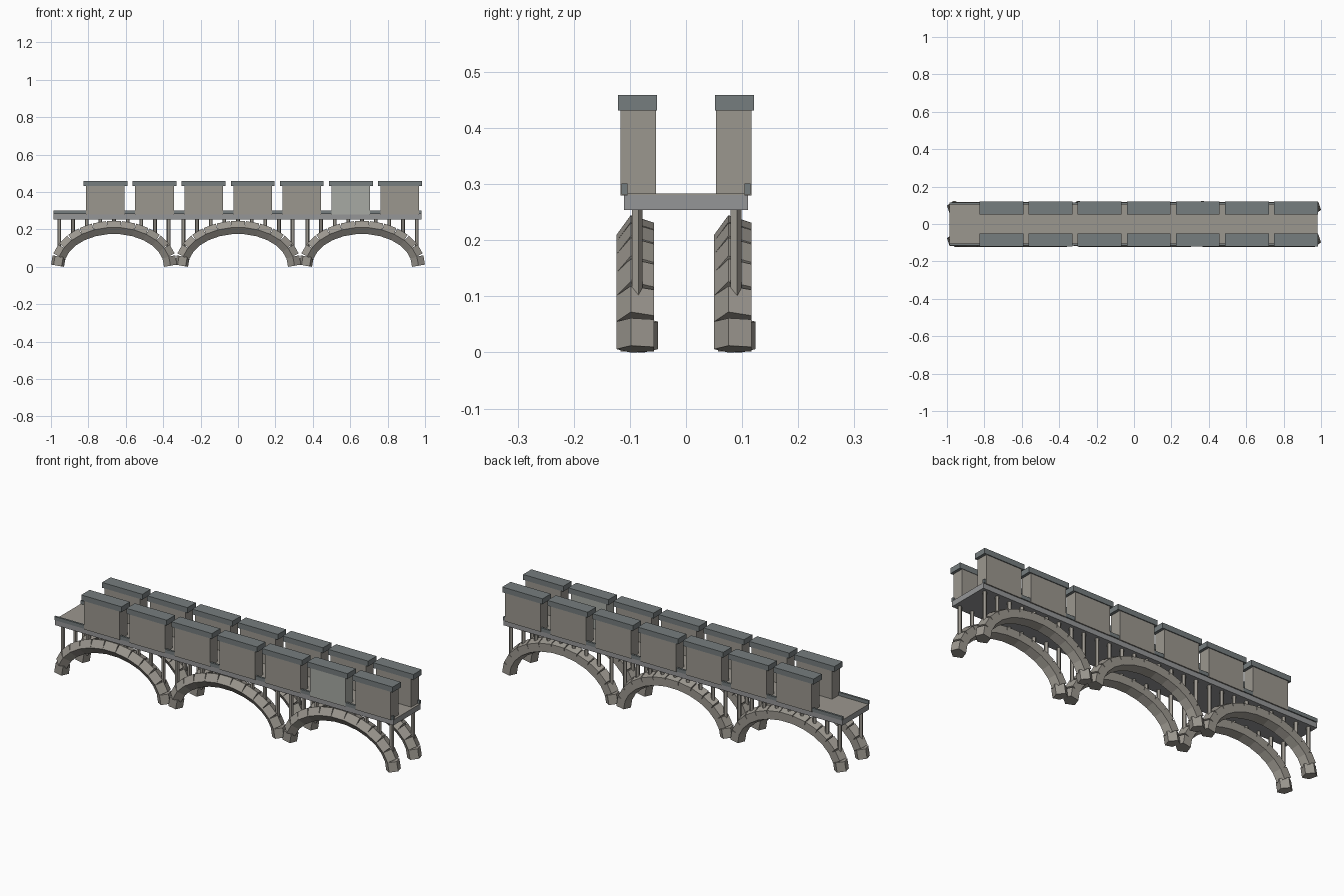
import bpy, bmesh, math
from mathutils import Vector

if "Cube" in bpy.data.objects:
    bpy.data.objects.remove(bpy.data.objects["Cube"])


def material(name, rgb):
    m = bpy.data.materials.new(name)
    m.diffuse_color = (*rgb, 1)
    m.use_nodes = True
    m.node_tree.nodes["Principled BSDF"].inputs["Base Color"].default_value = m.diffuse_color
    return m


STONE = material("warm_stone", (0.33, 0.31, 0.275))
PALE = material("pale_stone", (0.39, 0.40, 0.37))
SLATE = material("slate", (0.18, 0.205, 0.21))
SLAB = material("slab_grey", (0.30, 0.305, 0.31))


def finish(bm, name, mat):
    bmesh.ops.recalc_face_normals(bm, faces=bm.faces)
    me = bpy.data.meshes.new(name)
    bm.to_mesh(me)
    bm.free()
    me.materials.append(mat)
    ob = bpy.data.objects.new(name, me)
    bpy.context.collection.objects.link(ob)


def box(name, x, y, z, mat):
    """Box from (min, max) pairs."""
    bm = bmesh.new()
    bmesh.ops.create_cube(bm, size=1)
    for v in bm.verts:
        v.co = [(r[0] + r[1]) / 2 + c * (r[1] - r[0]) for r, c in zip((x, y, z), v.co)]
    finish(bm, name, mat)


def prism(bm, p, q, r, side):
    """Five-sided bar from p to q (in an xz plane), one corner towards side * y."""
    d = (q - p).normalized()
    y = Vector((0, side, 0))
    n = y.cross(d)
    rings = []
    for c in (p, q):
        rings.append([bm.verts.new(c + r * (y * math.cos(a) + n * math.sin(a)))
                      for a in (math.tau * k / 5 for k in range(5))])
    bm.faces.new(rings[0])
    bm.faces.new(rings[1])
    for k in range(5):
        j = (k + 1) % 5
        bm.faces.new((rings[0][k], rings[0][j], rings[1][j], rings[1][k]))


# Arch dimensions
A, B, BASE, STONES = 0.302, 0.205, 0.006, 13
ARCH_Y = 0.087
DECK_X = (-0.987, 0.982)

for side, label in ((-1, "front"), (1, "back")):
    for i, cx in enumerate((-0.663, 0, 0.663)):
        # Arch of separate straight stones
        pts = [Vector((cx - A * math.cos(t), side * ARCH_Y, BASE + B * math.sin(t)))
               for t in (math.pi * k / STONES for k in range(STONES + 1))]
        bm = bmesh.new()
        for k in range(STONES):
            prism(bm, pts[k], pts[k + 1], 0.037, 1 if k == 0 else -1)
        finish(bm, f"{label}_arch_{i + 1}", STONE)

        # Slim columns from arch to deck
        bm = bmesh.new()
        for k in range(-4, 5):
            dx = 0.073 * k
            z = BASE + B * math.sqrt(1 - (dx / A) ** 2) + 0.01
            y = side * 0.088
            prism(bm, Vector((cx + dx, y, z)), Vector((cx + dx, y, 0.26)), 0.0105, 1)
        finish(bm, f"{label}_columns_{i + 1}", STONE)

    # Kerb along the deck edge
    def span(a, b):
        return tuple(sorted((side * a, side * b)))
    box(f"{label}_kerb", DECK_X, span(0.1045, 0.115), (0.282, 0.301), SLATE)

    # Parapet blocks with overhanging caps
    for i in range(7):
        x = -0.709 + 0.2625 * i
        mat = PALE if side < 0 and i == 5 else STONE
        box(f"{label}_parapet_{i + 1}", (x - 0.103, x + 0.103), span(0.0535, 0.1165),
            (0.28, 0.432), mat)
        box(f"{label}_cap_{i + 1}", (x - 0.117, x + 0.117), span(0.0515, 0.121),
            (0.431, 0.459), SLATE)

# Deck slab and road surface
box("deck", DECK_X, (-0.1105, 0.1105), (0.254, 0.281), SLAB)
box("road_surface", DECK_X, (-0.1045, 0.1045), (0.28, 0.283), STONE)
